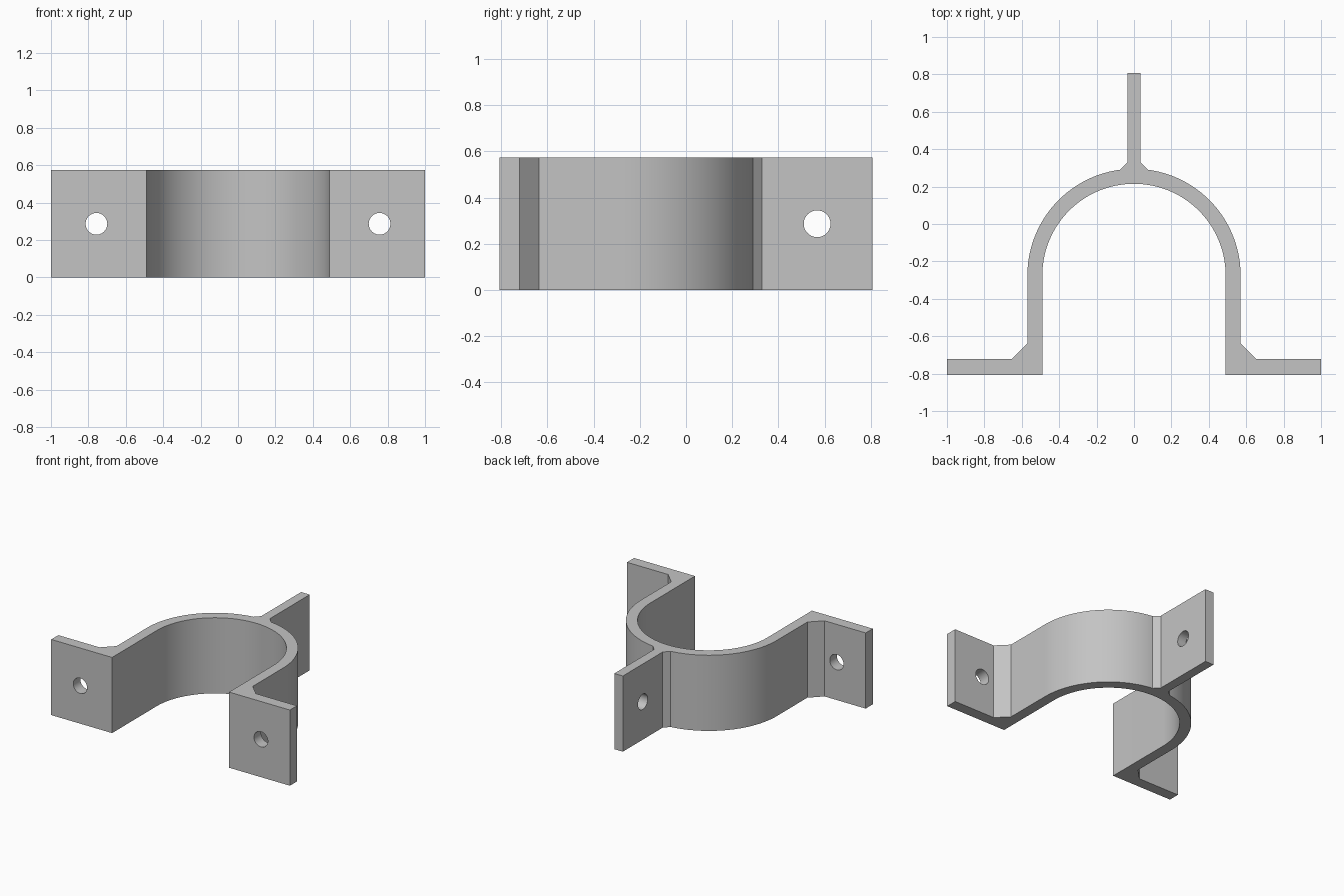
import bpy, bmesh
from math import sin, cos, pi, asin
from mathutils import Vector

cube = bpy.data.objects.get("Cube")
if cube:
    bpy.data.objects.remove(cube, do_unlink=True)

HEIGHT = 0.573
INNER, OUTER = 0.49, 0.57        # radii of the saddle
ARC_Y = -0.275                   # centre of the saddle arc
FRONT, BACK = -0.807, 0.807
FLANGE_BACK = -0.722
FIN = 0.036                      # half thickness of the fin
HOLE_R = 0.058
STEPS = 40

metal = bpy.data.materials.new("light_grey_metal")
metal.use_nodes = True
grey = (0.55, 0.55, 0.55, 1)
metal.diffuse_color = grey
metal.node_tree.nodes["Principled BSDF"].inputs["Base Color"].default_value = grey


def arc(radius, start, end):
    """Points on the saddle arc, angles measured from +x."""
    angles = [start + (end - start) * i / STEPS for i in range(STEPS + 1)]
    return [(radius * cos(a), ARC_Y + radius * sin(a)) for a in angles]


# Right-hand half of the outline, from the inside top round to the fin
fillet_angle = pi / 2 - asin(0.075 / OUTER)
half = arc(INNER, pi / 2, 0)
half += [(INNER, FRONT), (1, FRONT), (1, FLANGE_BACK),
         (0.655, FLANGE_BACK), (OUTER, -0.637)]
half += arc(OUTER, 0, fillet_angle)
half += [(FIN, 0.33), (FIN, BACK)]

# Mirror the half outline; the inside top point is shared
outline = half + [(-x, y) for x, y in reversed(half[1:])]

# Extrude the outline into the bracket
bm = bmesh.new()
base = bm.faces.new([bm.verts.new((x, y, 0)) for x, y in outline])
top = bmesh.ops.extrude_face_region(bm, geom=[base], use_keep_orig=True)["geom"]
bmesh.ops.translate(bm, vec=(0, 0, HEIGHT),
                    verts=[v for v in top if isinstance(v, bmesh.types.BMVert)])
bmesh.ops.recalc_face_normals(bm, faces=bm.faces)
mesh = bpy.data.meshes.new("saddle_bracket")
bm.to_mesh(mesh)
bm.free()
mesh.materials.append(metal)
bracket = bpy.data.objects.new("saddle_bracket", mesh)
bpy.context.collection.objects.link(bracket)
bpy.context.view_layer.objects.active = bracket


def drill(location, axis):
    """Cut a round bolt hole through the bracket along an axis."""
    rotation = Vector((0, 0, 1)).rotation_difference(Vector(axis)).to_euler()
    bpy.ops.mesh.primitive_cylinder_add(vertices=48, radius=HOLE_R, depth=0.3,
                                        location=location, rotation=rotation)
    cutter = bpy.context.object
    cutter.name = "hole_cutter"
    cutter.hide_render = True
    cutter.data.materials.append(metal)
    mod = bracket.modifiers.new("bolt_hole", 'BOOLEAN')
    mod.operation, mod.solver, mod.object = 'DIFFERENCE', 'EXACT', cutter
    bpy.context.view_layer.objects.active = bracket
    bpy.ops.object.modifier_apply(modifier=mod.name)
    bpy.data.objects.remove(cutter, do_unlink=True)


# Bolt holes in both flanges and in the fin
for side in (-1, 1):
    drill((side * 0.757, (FRONT + FLANGE_BACK) / 2, HEIGHT / 2), (0, 1, 0))
drill((0, 0.568, HEIGHT / 2), (1, 0, 0))

# Smooth curves, crisp corners
bpy.ops.object.select_all(action='DESELECT')
bracket.select_set(True)
bpy.context.view_layer.objects.active = bracket
bpy.ops.object.shade_smooth_by_angle(angle=pi / 7)
